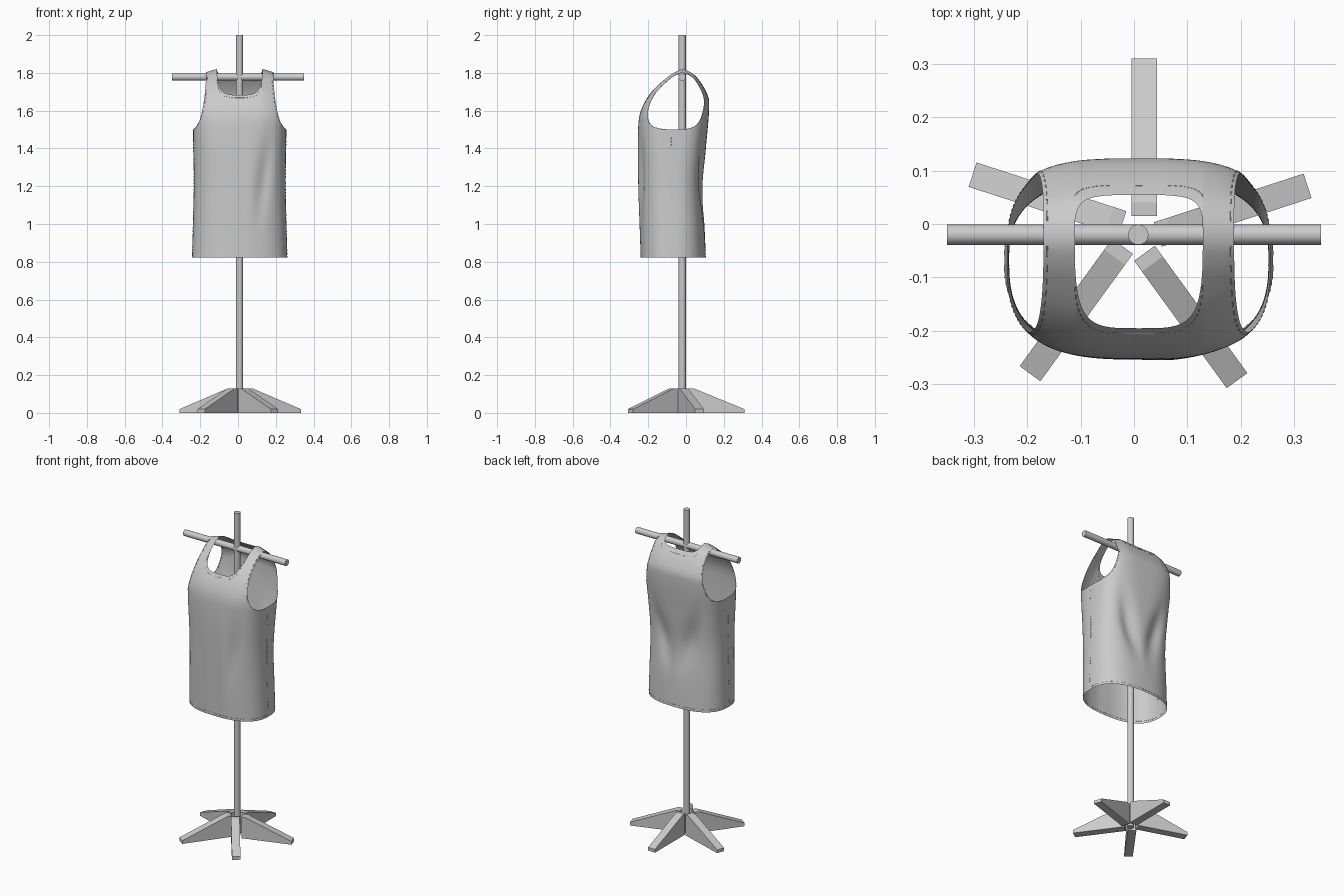
import bpy, bmesh, math
from mathutils import Vector, Matrix

if "Cube" in bpy.data.objects:
    bpy.data.objects.remove(bpy.data.objects["Cube"])

POLE = Vector((0.008, -0.02, 0))
CX, UNDERARM, TOP, HEM = 0.009, 1.5, 1.815, 0.822
COLS, BODY_ROWS, YOKE_ROWS = 40, 36, 30


def add_object(name, bm, smooth=None):
    mesh = bpy.data.meshes.new(name)
    bm.to_mesh(mesh)
    bm.free()
    ob = bpy.data.objects.new(name, mesh)
    bpy.context.collection.objects.link(ob)
    if smooth:
        bpy.ops.object.select_all(action='DESELECT')
        ob.select_set(True)
        bpy.context.view_layer.objects.active = ob
        bpy.ops.object.shade_smooth_by_angle(angle=math.radians(smooth))
    return ob


def rod(name, centre, radius, length, matrix=Matrix()):
    bm = bmesh.new()
    bmesh.ops.create_cone(bm, cap_ends=True, segments=24, radius1=radius, radius2=radius,
                          depth=length, matrix=Matrix.Translation(centre) @ matrix)
    return add_object(name, bm, 40)


# Stand: pole and crossbar
rod("pole", POLE + Vector((0, 0, 1.0)), 0.019, 2.0)
rod("crossbar", (0, -0.02, 1.778), 0.019, 0.70, Matrix.Rotation(math.pi / 2, 4, 'Y'))

# Five wedge feet, each set slightly to one side of the pole axis
for k in range(5):
    bm = bmesh.new()
    side = [(0.035, 0), (0.33, 0), (0.33, 0.02), (0.06, 0.13), (0.035, 0.13)]
    face = bm.faces.new([bm.verts.new((r, -0.035, z)) for r, z in side])
    ext = bmesh.ops.extrude_face_region(bm, geom=[face])
    bmesh.ops.translate(bm, vec=(0, 0.048, 0),
                        verts=[g for g in ext["geom"] if isinstance(g, bmesh.types.BMVert)])
    bmesh.ops.recalc_face_normals(bm, faces=bm.faces)
    bm.transform(Matrix.Translation(POLE) @ Matrix.Rotation(math.radians(90 + 72 * k), 4, 'Z'))
    add_object(f"foot_{k + 1}", bm)


def interp(table, t):
    """Smooth cubic interpolation through (t, value) pairs."""
    n = len(table)
    t = min(max(t, table[0][0]), table[-1][0])
    i = next(j for j in range(n - 1) if t <= table[j + 1][0] + 1e-9)

    def slope(j):
        a, b = table[max(j - 1, 0)], table[min(j + 1, n - 1)]
        return (b[1] - a[1]) / (b[0] - a[0])
    (t0, p0), (t1, p1) = table[i], table[i + 1]
    h = t1 - t0
    u = (t - t0) / h
    return ((1 + 2 * u) * (1 - u) ** 2 * p0 + u * (1 - u) ** 2 * h * slope(i)
            + u * u * (3 - 2 * u) * p1 + u * u * (u - 1) * h * slope(i + 1))


# Garment profiles by height
FRONT = [(.82, -.24), (1.2, -.25), (1.5, -.253), (1.6, -.238), (1.7, -.18),
         (1.78, -.09), (1.805, -.045), (1.815, -.02)]
BACK = [(.82, .105), (1.0, .098), (1.2, .088), (1.4, .105), (1.64, .123),
        (1.7, .105), (1.78, .05), (1.805, .01), (1.815, -.02)]
MIDDLE = [(.82, -.07), (1.5, -.06), (1.815, -.02)]
WIDTH = [(.82, .252), (1.2, .243), (1.5, .247), (1.815, .25)]
SQUARE = [(.82, 2.5), (1.3, 2.7), (1.6, 3.2), (1.815, 3.2)]
ARM_S = [(i / 6, s) for i, s in enumerate((1, .85, .7, .56, .46, .41, .395))]
ARM_Z = [(i / 6, z) for i, z in enumerate((1.5, 1.505, 1.52, 1.56, 1.64, 1.73, TOP))]


def bump(x, z, x0, z0, sx, sz):
    return math.exp(-((x - x0) / sx) ** 2 - ((z - z0) / sz) ** 2)


def surface(front, mirror, s, z):
    """Point on the cloth: s runs from centre line (0) to side seam (1)."""
    a, e = s * math.pi / 2, 2 / interp(SQUARE, z)
    x = mirror * interp(WIDTH, z) * math.sin(a) ** e
    c = max(math.cos(a), 0) ** e
    if s > 0.99999:
        c = 0
    yc = interp(MIDDLE, z)
    y = yc + (interp(FRONT if front else BACK, z) - yc) * c
    # draped folds
    if front:
        y += c * (0.014 * bump(x - 0.12 * (z - 1.25), z, .13, 1.25, .035, .2)
                  - 0.004 * bump(x, z, .06, 1.2, .04, .25))
    else:
        spread = 0.06 + 0.25 * (z - 1.1)
        y -= c * 0.025 * bump(abs(x), z, max(spread, .05), 1.25, .05, .17)
    rise = max(0, (z - UNDERARM) / (TOP - UNDERARM))
    z += rise * (0.006 - 0.3 * max(0, abs(x) - 0.12))
    return Vector((CX + x, y, z))


def yoke(front, f, v):
    """Blended patch between chest line, neckline, shoulder and armhole."""
    neck_z = 1.68 if front else 1.775
    if f <= 0.5:
        a = f * math.pi
        ts = 0.2 * math.sin(a) ** 0.8
        tz = TOP - (TOP - neck_z) * max(math.cos(a), 0) ** 0.8
        if f == 0.5:
            tz = TOP
    else:
        ts, tz = 0.2 + 0.195 * (f - 0.5) / 0.5, TOP
    s = (1 - v) * f + v * ts + f * (interp(ARM_S, v) - (1 - 0.605 * v))
    z = (1 - v) * UNDERARM + v * tz + f * (interp(ARM_Z, v) - UNDERARM - (TOP - UNDERARM) * v)
    return s, z


# Vest: four mirrored quarter panels, welded at the seams
bm = bmesh.new()
for front in (True, False):
    for m in (1, -1):
        rows = []
        for r in range(BODY_ROWS + YOKE_ROWS + 1):
            row = []
            for c in range(COLS + 1):
                f = c / COLS
                if r <= BODY_ROWS:
                    s, z = f, HEM + (UNDERARM - HEM) * r / BODY_ROWS
                else:
                    s, z = yoke(front, f, (r - BODY_ROWS) / YOKE_ROWS)
                row.append(bm.verts.new(surface(front, m, s, z)))
            rows.append(row)
        for lo, hi in zip(rows, rows[1:]):
            for c in range(COLS):
                bm.faces.new((lo[c], lo[c + 1], hi[c + 1], hi[c]))
bmesh.ops.remove_doubles(bm, verts=bm.verts, dist=0.0003)
bmesh.ops.recalc_face_normals(bm, faces=bm.faces)
add_object("vest", bm, 60)

# Stitching: short threads along hem, neckline, armholes and side seams
curve = bpy.data.curves.new("stitching", 'CURVE')
curve.dimensions = '3D'
curve.bevel_depth, curve.bevel_resolution = 0.0011, 0


def stitch_line(front, m, path, count):
    for i in range(count):
        spline = curve.splines.new('POLY')
        spline.points.add(1)
        for p, t in zip(spline.points, (i / count, (i + 0.55) / count)):
            p.co = (*surface(front, m, *path(t)), 1)


for front in (True, False):
    for m in (1, -1):
        stitch_line(front, m, lambda t: (t, HEM + 0.015), 24)
        stitch_line(front, m, lambda t: yoke(front, t * 0.47, 0.92), 14)
        stitch_line(front, m, lambda t: yoke(front, 0.93, t), 24)
for m in (1, -1):
    stitch_line(True, m, lambda t: (0.985, HEM + t * (UNDERARM - HEM)), 40)
bpy.context.collection.objects.link(bpy.data.objects.new("stitching", curve))
